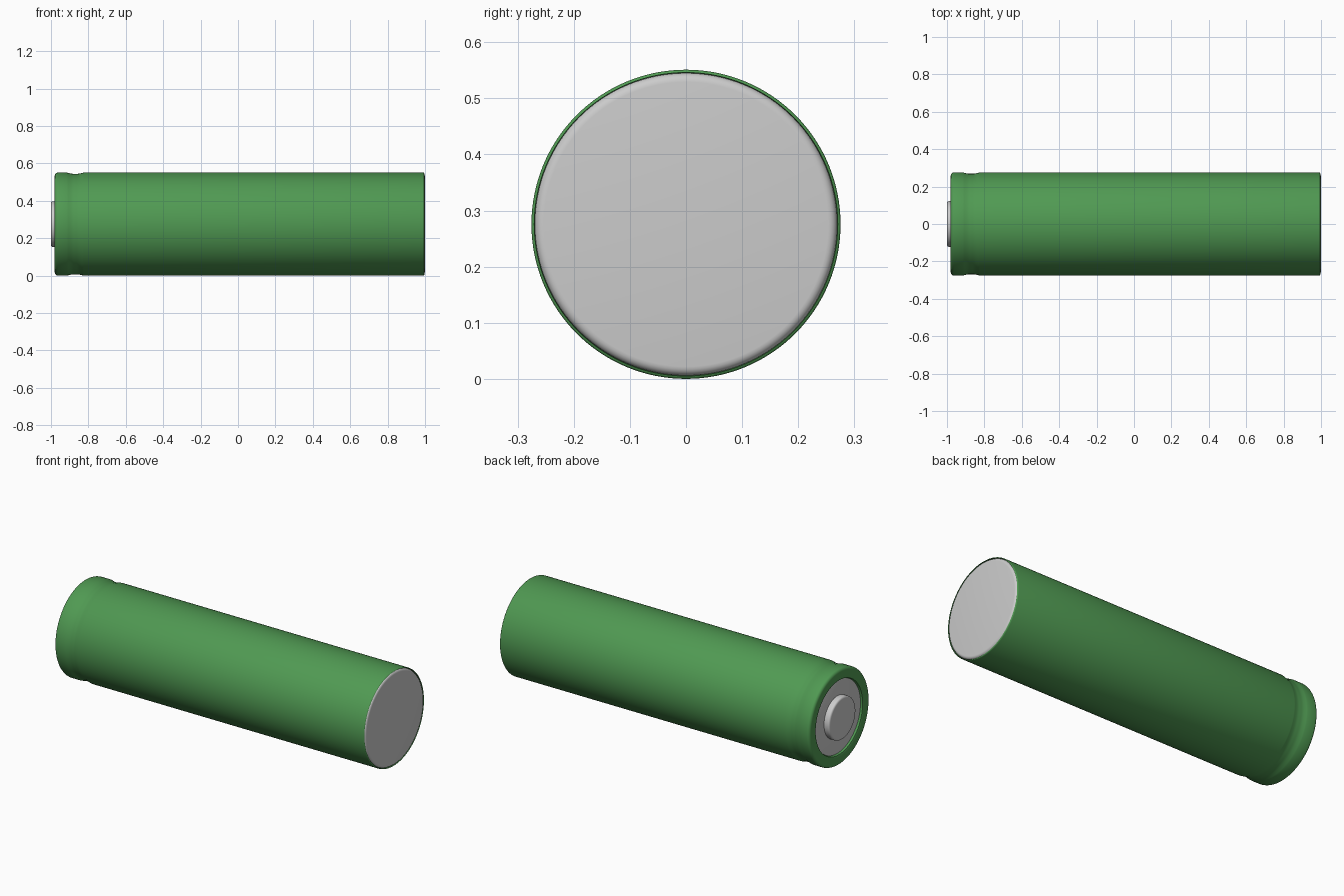
import bpy, bmesh, math
from mathutils import Matrix

cube = bpy.data.objects.get("Cube")
if cube:
    bpy.data.objects.remove(cube, do_unlink=True)

RADIUS = 0.2755
SEGMENTS = 128


def make_material(name, rgb):
    mat = bpy.data.materials.new(name)
    mat.use_nodes = True
    mat.diffuse_color = (*rgb, 1)
    mat.node_tree.nodes["Principled BSDF"].inputs["Base Color"].default_value = (*rgb, 1)
    return mat


def fillet(x, r, dx, dr, steps=5):
    """Quarter-round from radius r, ending dr nearer the axis and dx further along x."""
    turns = [math.pi / 2 * i / steps for i in range(steps + 1)]
    return [(x + dx * math.sin(t), r - dr * (1 - math.cos(t))) for t in turns]


def revolve(name, profile, mat):
    """Lathe a profile of (x, radius) points about the long axis."""
    bm = bmesh.new()
    verts = [bm.verts.new((x, 0, r)) for x, r in profile]
    edges = [bm.edges.new(pair) for pair in zip(verts, verts[1:])]
    bmesh.ops.spin(bm, geom=verts + edges, cent=(0, 0, 0), axis=(1, 0, 0),
                   angle=math.tau, steps=SEGMENTS, use_duplicate=False)
    bmesh.ops.remove_doubles(bm, verts=bm.verts, dist=1e-5)
    bmesh.ops.recalc_face_normals(bm, faces=bm.faces)
    bmesh.ops.transform(bm, matrix=Matrix.Translation((0, 0, RADIUS)), verts=bm.verts)
    mesh = bpy.data.meshes.new(name)
    bm.to_mesh(mesh)
    bm.free()
    mesh.materials.append(mat)
    obj = bpy.data.objects.new(name, mesh)
    bpy.context.collection.objects.link(obj)
    bpy.ops.object.select_all(action="DESELECT")
    obj.select_set(True)
    bpy.context.view_layer.objects.active = obj
    bpy.ops.object.shade_smooth_by_angle(angle=math.radians(35))
    return obj


green = make_material("wrap green", (0.08, 0.32, 0.085))
silver = make_material("silver metal", (0.6, 0.6, 0.6))

# Wrap: folded lip, rounded shoulder, crimped groove, long straight side
lip = [(-0.966, 0.21), (-0.977, 0.214), (-0.98, 0.222)]
shoulder = fillet(-0.963, RADIUS, -0.017, 0.018)[::-1]
groove = []
for i in range(13):
    t = i / 12
    depth = 0.0065 * min(1, math.sin(math.pi * t) * 1.15)
    groove.append((-0.915 + 0.09 * t, RADIUS - depth))
wrap_end = fillet(0.99, RADIUS, 0.006, 0.005, 3)
revolve("wrap", lip + shoulder + groove + wrap_end + [(0.985, 0.2695)], green)

# Metal can: recessed top plate, hidden side, rounded closed base
base = fillet(0.985, 0.2695, 0.015, 0.016)
revolve("metal_can", [(-0.966, 0), (-0.966, 0.215), (-0.95, 0.262)] + base + [(1, 0)], silver)

# Raised contact button on the top plate
button = fillet(-0.99, 0.122, -0.01, 0.012)
revolve("contact_button", [(-0.965, 0), (-0.965, 0.122)] + button + [(-1, 0)], silver)
